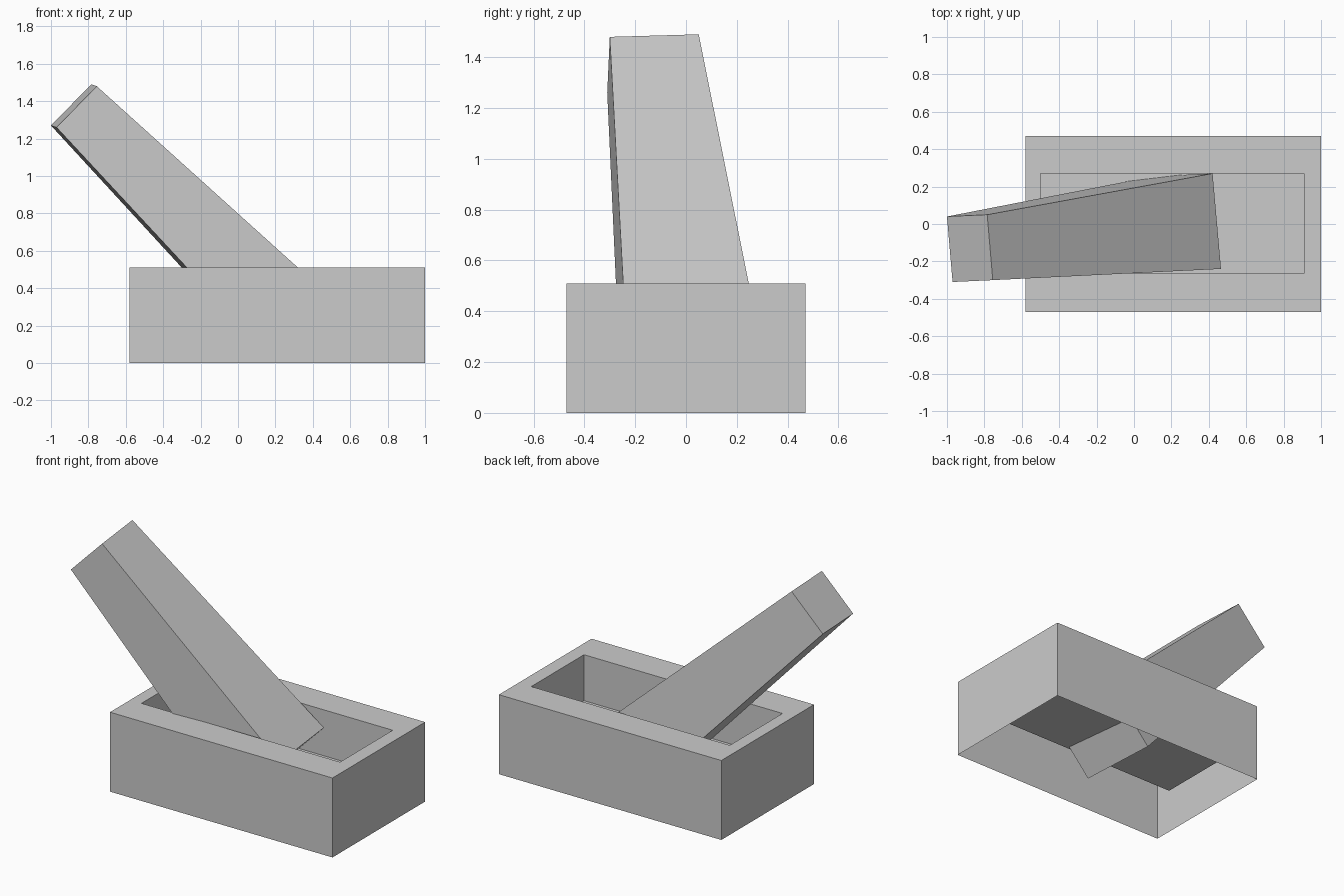
import bpy, bmesh
from mathutils import Vector

default = bpy.data.objects.get("Cube")
if default:
    bpy.data.objects.remove(default, do_unlink=True)

# Single plain material
grey = bpy.data.materials.new("light grey")
grey.use_nodes = True
colour = (0.6, 0.6, 0.6, 1)
grey.diffuse_color = colour
grey.node_tree.nodes["Principled BSDF"].inputs["Base Color"].default_value = colour


def finish(bm, name):
    mesh = bpy.data.meshes.new(name)
    bm.to_mesh(mesh)
    bm.free()
    mesh.materials.append(grey)
    obj = bpy.data.objects.new(name, mesh)
    bpy.context.collection.objects.link(obj)
    return obj


def ring(bm, x0, x1, y0, y1, z):
    corners = ((x0, y0), (x1, y0), (x1, y1), (x0, y1))
    return [bm.verts.new((x, y, z)) for x, y in corners]


def bridge(bm, lower, upper):
    for i in range(4):
        j = (i + 1) % 4
        bm.faces.new((lower[i], lower[j], upper[j], upper[i]))


# Tray: outer walls with an open underside, a flat rim and a sunken pocket
bm = bmesh.new()
foot = ring(bm, -0.58, 1.0, -0.47, 0.47, 0)
rim_outer = ring(bm, -0.58, 1.0, -0.47, 0.47, 0.51)
rim_inner = ring(bm, -0.5, 0.91, -0.265, 0.27, 0.51)
floor = ring(bm, -0.5, 0.91, -0.265, 0.27, 0.215)
for lower, upper in ((foot, rim_outer), (rim_outer, rim_inner), (rim_inner, floor)):
    bridge(bm, lower, upper)
bm.faces.new(floor)
finish(bm, "tray")

# Lever: tapered block leaning out of the pocket and passing through its floor
bm = bmesh.new()


def end_ring(corner, across, thick):
    c, a, t = Vector(corner), Vector(across), Vector(thick)
    return [bm.verts.new(p) for p in (c, c + a, c + a + t, c + t)]


tip = end_ring((-1.0, 0.04, 1.27), (0.03, -0.35, -0.01), (0.215, 0.01, 0.22))
base = end_ring((0.105, 0.255, 0.07), (0.045, -0.51, -0.015), (0.315, 0.015, 0.325))
bridge(bm, base, tip)
bm.faces.new(tip)
bm.faces.new(base[::-1])
bmesh.ops.recalc_face_normals(bm, faces=bm.faces)
finish(bm, "lever")
